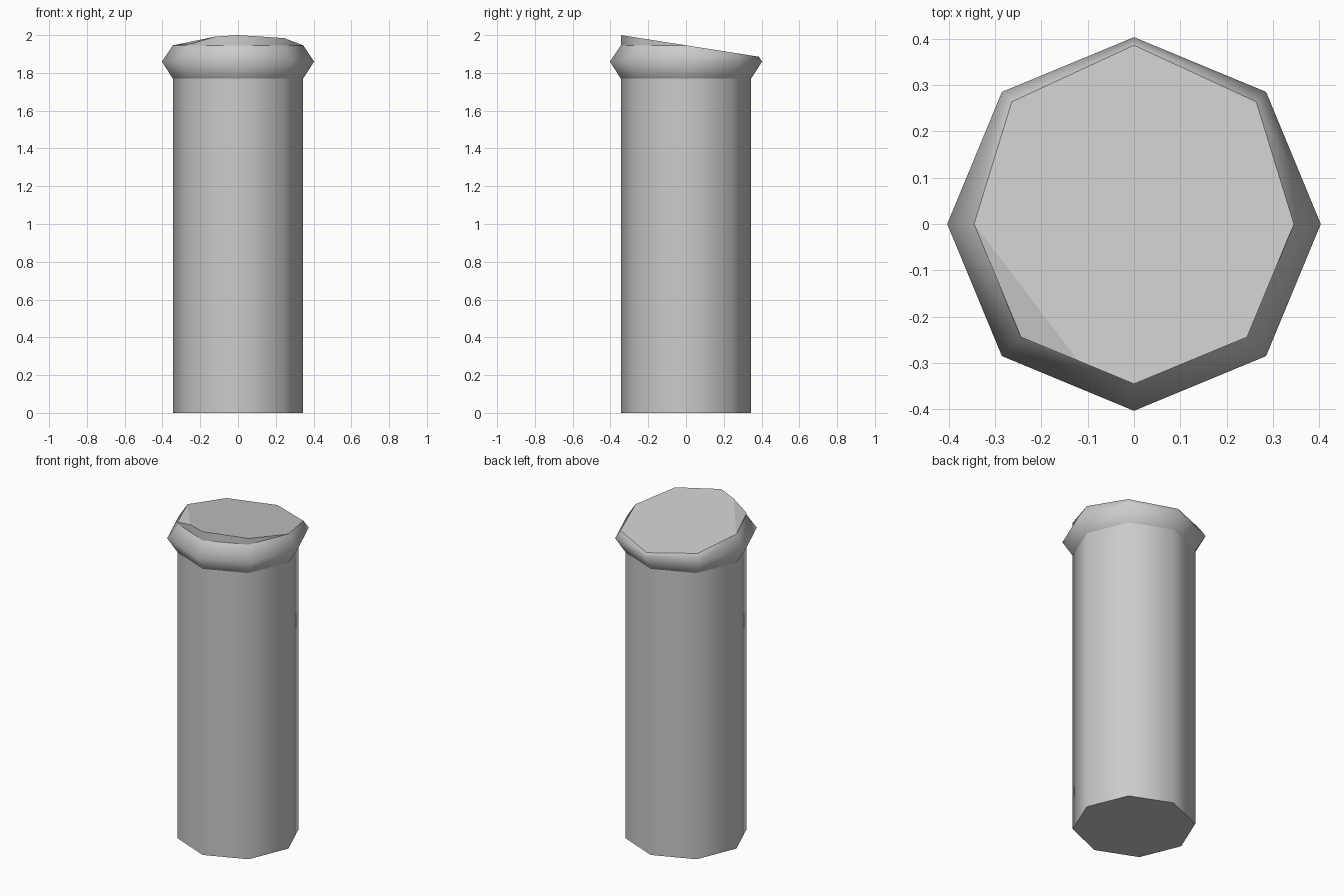
import bpy
import bmesh
from math import cos, sin, tau
from mathutils import Vector

cube = bpy.data.objects.get("Cube")
if cube:
    bpy.data.objects.remove(cube, do_unlink=True)

SIDES = 8
R, RIM_R = 0.345, 0.403
NECK_Z, RIM_Z, SHOULDER_Z = 1.77, 1.86, 1.946
SLOPE = 0.1565  # fall of the slanted top towards the back

grey = bpy.data.materials.new("grey_stone")
grey.use_nodes = True
colour = (0.6, 0.6, 0.6, 1)
grey.diffuse_color = colour
grey.node_tree.nodes["Principled BSDF"].inputs["Base Color"].default_value = colour


def top_z(y):
    return SHOULDER_Z - SLOPE * y


def slice_off(bm, point, normal):
    """Remove everything above a plane and close the cut with a flat face."""
    geom = bm.verts[:] + bm.edges[:] + bm.faces[:]
    bmesh.ops.bisect_plane(bm, geom=geom, dist=1e-4, plane_co=point,
                           plane_no=normal, clear_outer=True)
    border = [e for e in bm.edges if e.is_boundary]
    for face in bmesh.ops.holes_fill(bm, edges=border, sides=0)["faces"]:
        face.smooth = False


# Octagonal shaft with a flared rim, turned from one profile
profile = [(R, 0), (R, NECK_Z), (RIM_R, RIM_Z), (R, SHOULDER_Z), (R, 2.1)]
bm = bmesh.new()
rings = [[bm.verts.new((r * cos(tau * i / SIDES), r * sin(tau * i / SIDES), z))
          for i in range(SIDES)] for r, z in profile]
for low, high in zip(rings, rings[1:]):
    for i in range(SIDES):
        j = (i + 1) % SIDES
        bm.faces.new((low[i], low[j], high[j], high[i])).smooth = True
bm.faces.new(rings[0][::-1])
bm.faces.new(rings[-1])

# Slanted top
slice_off(bm, Vector((0, 0, SHOULDER_Z)), Vector((0, SLOPE, 1)).normalized())

# Chipped corner at the front right
a = Vector((-R, 0, SHOULDER_Z))
b = Vector((-0.12, -0.295, top_z(-0.295)))
c = Vector((-0.244, -0.244, 1.955))
chip = (b - a).cross(c - a).normalized()
slice_off(bm, a, chip if chip.z > 0 else -chip)

# Crisp creases where the rim meets the shaft
for edge in bm.edges:
    if any(all(abs(v.co.z - z) < 0.001 for v in edge.verts)
           for z in (NECK_Z, SHOULDER_Z)):
        edge.smooth = False
bmesh.ops.recalc_face_normals(bm, faces=bm.faces[:])

mesh = bpy.data.meshes.new("post")
bm.to_mesh(mesh)
bm.free()
mesh.materials.append(grey)
post = bpy.data.objects.new("post", mesh)
bpy.context.collection.objects.link(post)
